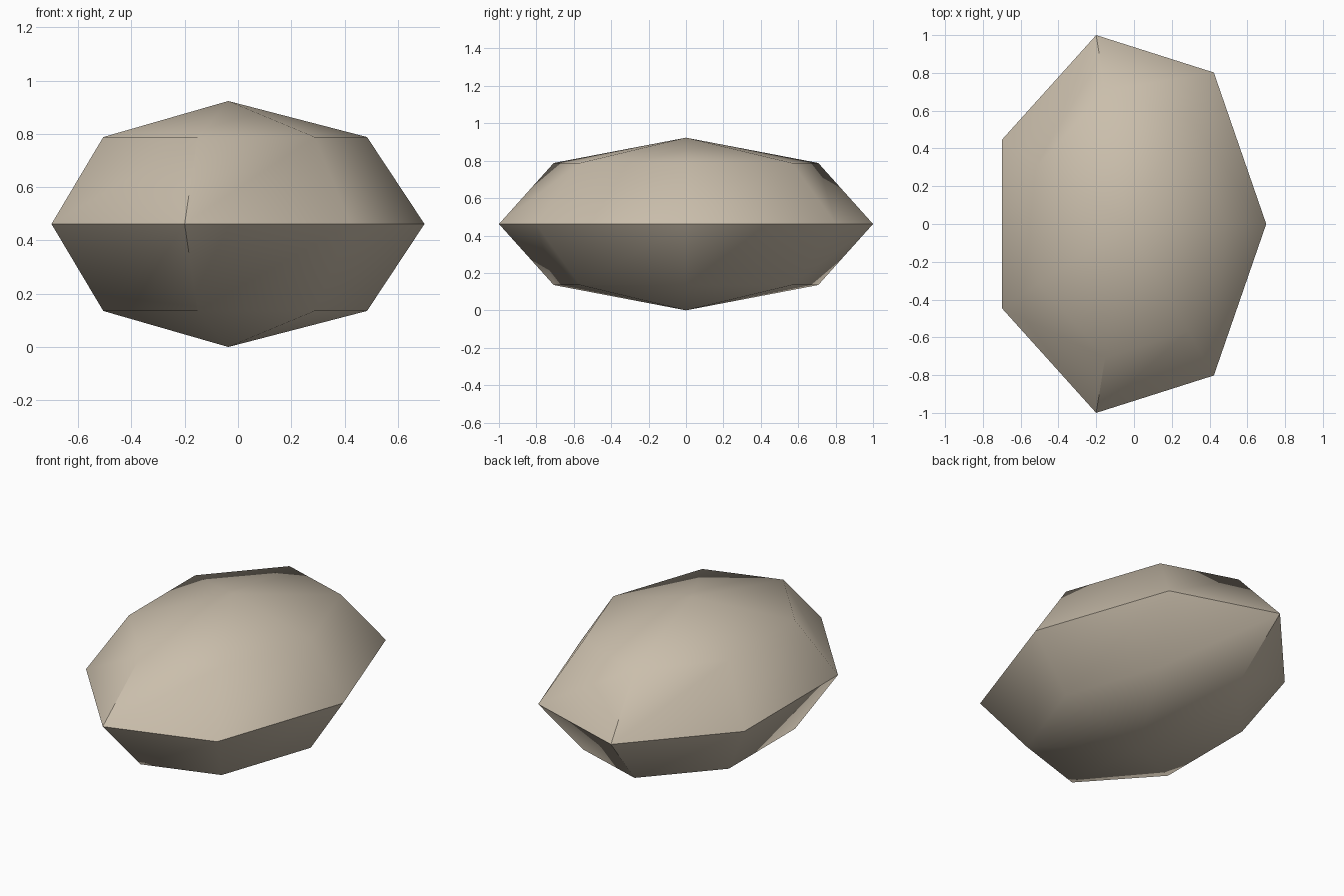
import bpy
import bmesh
from math import sin, cos, pi, radians

if "Cube" in bpy.data.objects:
    bpy.data.objects.remove(bpy.data.objects["Cube"], do_unlink=True)

SIDES = 7
RADIUS = (0.7365, 1.0257, 0.4615)
CENTRE = (-0.0365, 0.0, RADIUS[2])


def point(bm, lat, lon=0.0):
    """Vertex on the flattened ball at a latitude and longitude."""
    unit = (cos(lat) * cos(lon), cos(lat) * sin(lon), sin(lat))
    return bm.verts.new([c + r * u for c, r, u in zip(CENTRE, RADIUS, unit)])


# Stone: three seven-sided rings closed by a point above and below
bm = bmesh.new()
rings = [[point(bm, lat, 2 * pi * i / SIDES) for i in range(SIDES)]
         for lat in (-pi / 4, 0, pi / 4)]
bottom, top = point(bm, -pi / 2), point(bm, pi / 2)
for i in range(SIDES):
    j = (i + 1) % SIDES
    bm.faces.new((bottom, rings[0][j], rings[0][i]))
    for low, high in zip(rings, rings[1:]):
        bm.faces.new((low[i], low[j], high[j], high[i]))
    bm.faces.new((rings[-1][i], rings[-1][j], top))
bmesh.ops.recalc_face_normals(bm, faces=bm.faces)

mesh = bpy.data.meshes.new("stone")
bm.to_mesh(mesh)
bm.free()
stone = bpy.data.objects.new("stone", mesh)
bpy.context.collection.objects.link(stone)

# Warm grey-beige stone colour
colour = (0.59, 0.515, 0.41, 1.0)
mat = bpy.data.materials.new("beige_stone")
mat.use_nodes = True
mat.diffuse_color = colour
mat.node_tree.nodes["Principled BSDF"].inputs["Base Color"].default_value = colour
mesh.materials.append(mat)

# Smooth faces, with the rim and the two end ridges kept sharp
bpy.ops.object.select_all(action='DESELECT')
stone.select_set(True)
bpy.context.view_layer.objects.active = stone
bpy.ops.object.shade_smooth_by_angle(angle=radians(47))
